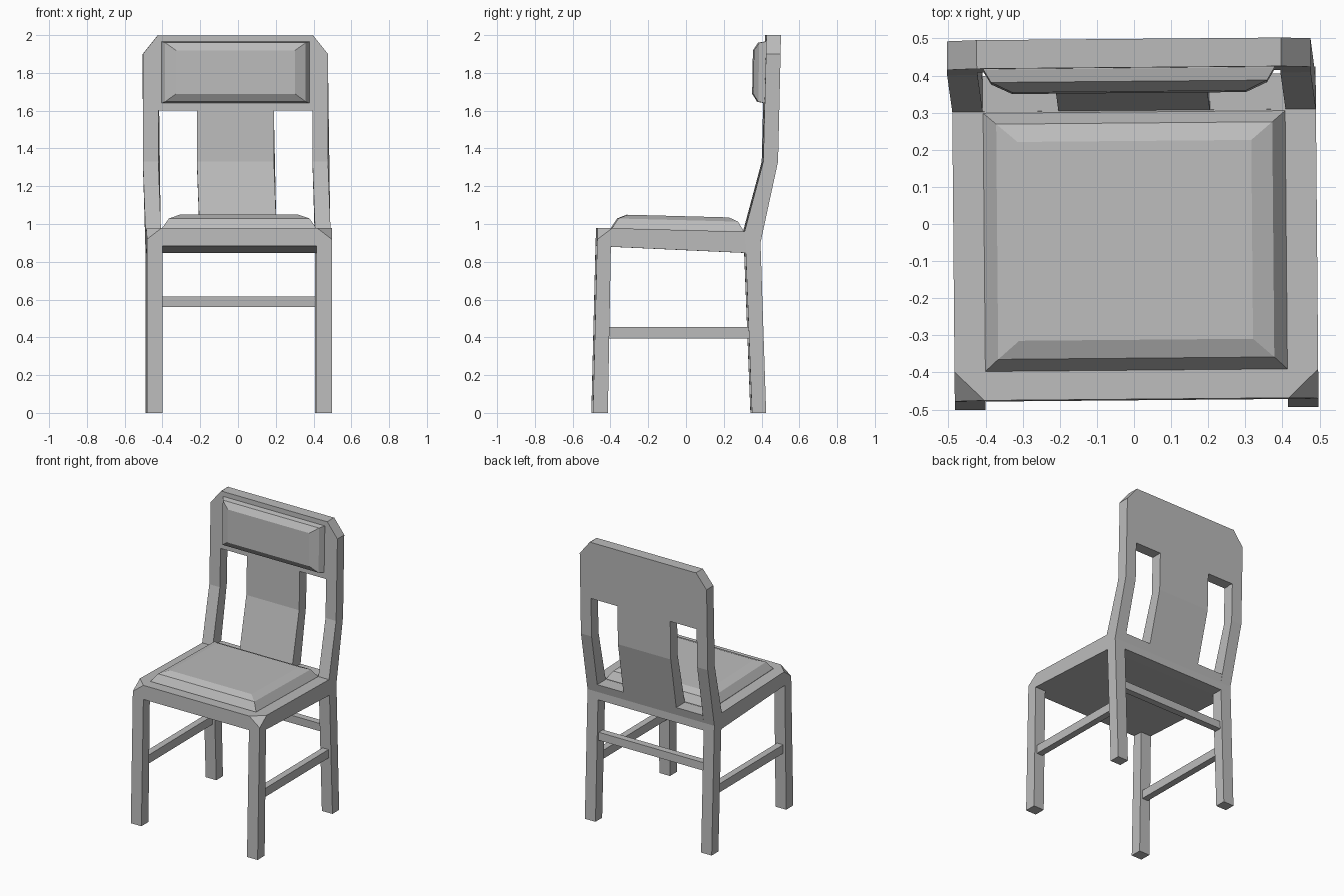
import bpy, bmesh, math
from mathutils import Matrix, Vector

cube = bpy.data.objects.get("Cube")
if cube:
    bpy.data.objects.remove(cube)

grey = bpy.data.materials.new("plain_grey")
grey.use_nodes = True
COLOUR = (0.5, 0.5, 0.5, 1)
grey.diffuse_color = COLOUR
grey.node_tree.nodes["Principled BSDF"].inputs["Base Color"].default_value = COLOUR

YAW = Matrix.Rotation(math.radians(0.5), 4, "Z")
HALF, INNER = 0.49, 0.408


def cut(bm, point, normal):
    """Slice off everything on the normal's side and cap the opening."""
    geom = bm.verts[:] + bm.edges[:] + bm.faces[:]
    res = bmesh.ops.bisect_plane(bm, geom=geom, plane_co=point, plane_no=normal, clear_outer=True)
    edges = [e for e in res["geom_cut"] if isinstance(e, bmesh.types.BMEdge)]
    if edges:
        bmesh.ops.edgeloop_fill(bm, edges=edges)


def prism(points, x0, x1):
    """Side profile of (y, z) points extruded across x."""
    bm = bmesh.new()
    face = bm.faces.new([bm.verts.new((x0, y, z)) for y, z in points])
    out = bmesh.ops.extrude_face_region(bm, geom=[face])
    moved = [v for v in out["geom"] if isinstance(v, bmesh.types.BMVert)]
    bmesh.ops.translate(bm, verts=moved, vec=(x1 - x0, 0, 0))
    return bm


def finish(name, bm):
    # Slight lean of the upper back, then the small turn of the whole chair
    for v in bm.verts:
        v.co.x -= 0.013 * min(max((v.co.z - 0.96) / 0.37, 0), 1) if v.co.y > 0.3 else 0
        v.co = YAW @ v.co + Vector((0.003, 0, 0))
    bmesh.ops.recalc_face_normals(bm, faces=bm.faces)
    mesh = bpy.data.meshes.new(name)
    bm.to_mesh(mesh)
    bm.free()
    mesh.materials.append(grey)
    obj = bpy.data.objects.new(name, mesh)
    bpy.context.collection.objects.link(obj)


# Bent back: one profile shared by posts, splat, rail and apron
BACK = [(0.345, 0), (0.42, 0), (0.39, 0.9), (0.483, 1.33), (0.499, 2), (0.422, 2),
        (0.405, 1.33), (0.306, 0.96), (0.312, 0.845)]


def back_part(name, x0, x1, low, high):
    bm = prism(BACK, x0, x1)
    cut(bm, (0, 0, low), (0, 0, -1))
    cut(bm, (0, 0, high), (0, 0, 1))
    finish(name, bm)


back_part("back_apron", -INNER, INNER, 0.847, 0.958)
back_part("back_splat", -0.204, 0.204, 0.958, 1.6)
back_part("top_rail", -INNER, INNER, 1.6, 1.999)

FRONT_LEG = [(-0.497, 0), (-0.418, 0), (-0.402, 0.88), (-0.475, 0.883)]
SIDE_BAR = [(-0.412, 0.395), (0.332, 0.395), (0.33, 0.455), (-0.41, 0.455)]

for side, s in (("left", 1), ("right", -1)):
    # Back post with its clipped upper corner
    bm = prism(BACK, s * INNER, s * HALF)
    cut(bm, (s * HALF, 0, 1.9), (s * 0.1, 0, 0.08))
    finish(side + "_back_post", bm)
    finish(side + "_front_leg", prism(FRONT_LEG, s * INNER, s * HALF))
    finish(side + "_stretcher", prism(SIDE_BAR, s * 0.425, s * 0.472))

# Rear stretcher
finish("rear_stretcher", prism([(0.338, 0.56), (0.385, 0.56), (0.383, 0.615), (0.336, 0.615)],
                               -INNER, INNER))

# Seat frame with clipped front corners
bm = prism([(-0.475, 0.883), (0.312, 0.847), (0.306, 0.959), (-0.472, 0.98)], -HALF, HALF)
for s in (1, -1):
    cut(bm, (s * HALF, -0.472, 0.92), (s / 0.08, -1 / 0.08, 1 / 0.06))
finish("seat_frame", bm)


def cushion(name, rings, place):
    """Stack of shrinking rectangles (half width, half depth, height)."""
    bm = bmesh.new()
    loops = [[bm.verts.new(place @ Vector((a * w, b * d, h)))
              for a, b in ((-1, -1), (1, -1), (1, 1), (-1, 1))] for w, d, h in rings]
    for lower, upper in zip(loops, loops[1:]):
        for i in range(4):
            j = (i + 1) % 4
            bm.faces.new((lower[i], lower[j], upper[j], upper[i]))
    bm.faces.new(loops[0])
    bm.faces.new(loops[-1])
    finish(name, bm)


# Padded seat and backrest
cushion("seat_cushion", [(0.407, 0.348, -0.005), (0.407, 0.348, 0.002), (0.372, 0.317, 0.052), (0.315, 0.268, 0.073)],
        Matrix.Translation((0, -0.046, 0.969)) @ Matrix.Rotation(math.radians(-1.5), 4, "X"))
cushion("back_cushion", [(0.392, 0.163, -0.005), (0.392, 0.163, 0.002), (0.372, 0.156, 0.036), (0.315, 0.115, 0.063)],
        Matrix.Translation((0, 0.418, 1.803)) @ Matrix.Rotation(math.radians(89), 4, "X"))
